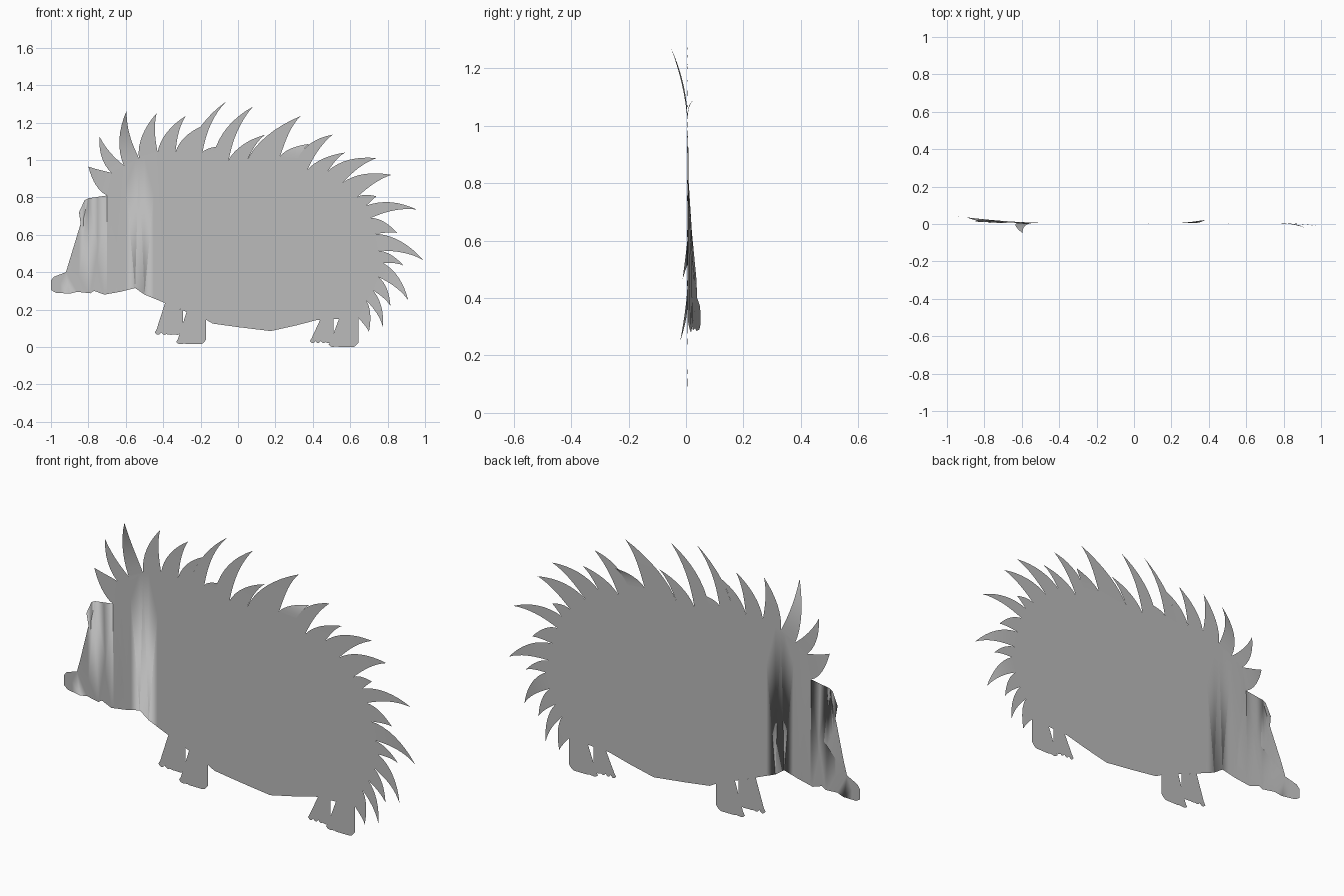
import bpy
import bmesh
import math
from mathutils import Vector

cube = bpy.data.objects.get("Cube")
if cube:
    bpy.data.objects.remove(cube, do_unlink=True)

# One flat grey for the whole cut-out
grey = bpy.data.materials.new("plain_grey")
grey.use_nodes = True
colour = (0.5, 0.5, 0.5, 1)
grey.diffuse_color = colour
grey.node_tree.nodes["Principled BSDF"].inputs["Base Color"].default_value = colour


def sheet_depth(x, z):
    """Gentle curl of the sheet: the snout swings backwards."""
    along = max(0.0, (-0.4 - x) / 0.6)
    lower = min(1.0, max(0.25, 1 - (z - 0.5) * 3))
    return 0.005 + 0.045 * along ** 2 * lower


def finish(name, bm):
    """Turn every face to the front and make a smooth object."""
    bm.normal_update()
    for face in bm.faces:
        if face.normal.y > 0:
            face.normal_flip()
    mesh = bpy.data.meshes.new(name)
    bm.to_mesh(mesh)
    bm.free()
    mesh.materials.append(grey)
    for polygon in mesh.polygons:
        polygon.use_smooth = True
    obj = bpy.data.objects.new(name, mesh)
    bpy.context.collection.objects.link(obj)
    return obj


def flat_part(name, outline, slices=()):
    """Fill an outline, slice it into columns and curl it."""
    bm = bmesh.new()
    bm.faces.new([bm.verts.new((x, 0, z)) for x, z in outline])
    bmesh.ops.triangulate(bm, faces=bm.faces[:])
    for x in slices:
        bmesh.ops.bisect_plane(bm, geom=bm.verts[:] + bm.edges[:] + bm.faces[:],
                               plane_co=(x, 0, 0), plane_no=(1, 0, 0))
    bmesh.ops.triangulate(bm, faces=bm.faces[:])
    for v in bm.verts:
        v.co.y = sheet_depth(v.co.x, v.co.z)
    return finish(name, bm)


def spine(name, start, end, tip, bend, steps=8):
    """A curved blade from its two root points to its tip."""
    start, end, tip = Vector(start), Vector(end), Vector(tip)
    root, half = (start + end) / 2, (end - start) / 2
    axis = tip - root
    side = Vector((-axis.y, axis.x)) * 0.09
    bm = bmesh.new()
    previous = None
    for i in range(steps + 1):
        t = i / steps
        centre = root + axis * t + side * (4 * t * (1 - t))
        width = half * (1 - t ** 1.6)
        points = [centre - width, centre + width] if i < steps else [tip]
        row = [bm.verts.new((p.x, sheet_depth(p.x, p.y) * (1 - t * t) + bend * t * t, p.y))
               for p in points]
        if previous:
            bm.faces.new(previous + row[::-1])
        previous = row
    return finish(name, bm)


def leg(name, left, right, top_left, top_right, foot):
    """A short leg with a forward foot and four scalloped toes."""
    outline = [(left, top_left), (left, foot + 0.09), (left - 0.045, foot + 0.03)]
    heel, toe = right - 0.01, left - 0.055
    toes, steps = 4, 4
    for i in range(toes * steps + 1):
        t = i / (toes * steps)
        bump = abs(math.sin(math.pi * toes * t))
        outline.append((toe + (heel - toe) * t, foot + 0.012 * (1 - bump)))
    outline += [(right, foot + 0.025), (right - 0.008, foot + 0.07), (right, top_right)]
    return flat_part(name, outline)


# Spine root and tip pairs, from brow over the back to the rump
back_spines = [
    (-.7, .81, -.8, .965), (-.675, .93, -.74, 1.125), (-.61, .97, -.595, 1.265),
    (-.53, 1.01, -.435, 1.25), (-.43, 1.04, -.28, 1.235), (-.335, 1.04, -.195, 1.18),
    (-.27, 1.02, -.06, 1.315), (-.19, 1.04, -.115, 1.07), (-.13, 1.03, .08, 1.285),
    (-.05, 1, .145, 1.135), (.045, .99, .335, 1.235), (.225, 1.02, .38, 1.085),
    (.32, 1.01, .505, 1.135), (.37, .945, .575, 1.04),
]
rump_spines = [
    (.48, .94, .74, 1.01), (.555, .875, .82, .92), (.635, .8, .74, .805),
    (.685, .755, .955, .735), (.71, .69, .85, .61), (.735, .605, .99, .465),
    (.75, .515, .885, .435), (.775, .45, .91, .25), (.75, .375, .815, .22),
    (.72, .305, .775, .105), (.685, .25, .7, .08),
]
spines = back_spines + rump_spines
roots = [row[:2] for row in spines] + [(.645, .155)]
bends = {2: -0.05, 11: 0.022, 19: -0.012, 21: -0.02}
for i, row in enumerate(spines):
    spine(f"spine_{i + 1}", roots[i], roots[i + 1], row[2:], bends.get(i, 0.004))

# Body, belly, snout and face in one sheet
belly = [(.425, .145), (.31, .115), (.175, .085), (.01, .105), (-.135, .125),
         (-.17, .145), (-.28, .19), (-.39, .235), (-.5, .28), (-.55, .315)]
snout = [(-.63, .295), (-.715, .28), (-.77, .3), (-.79, .287), (-.86, .295), (-.9, .285),
         (-.975, .29), (-1, .305), (-1, .355), (-.985, .375), (-.92, .4), (-.78, .525)]
face = [(-.83, .575), (-.845, .64), (-.825, .71), (-.85, .72), (-.82, .785), (-.8, .795)]
columns = [-0.95 + 0.05 * i for i in range(12)]
flat_part("body", roots + belly + snout + face, columns)

# Legs, far and near in each pair
leg("front_leg_far", -.39, -.295, .235, .196, .065)
leg("front_leg_near", -.275, -.17, .188, .145, .015)
leg("hind_leg_far", .44, .51, .147, .15, .02)
leg("hind_leg_near", .54, .645, .151, .155, 0)
